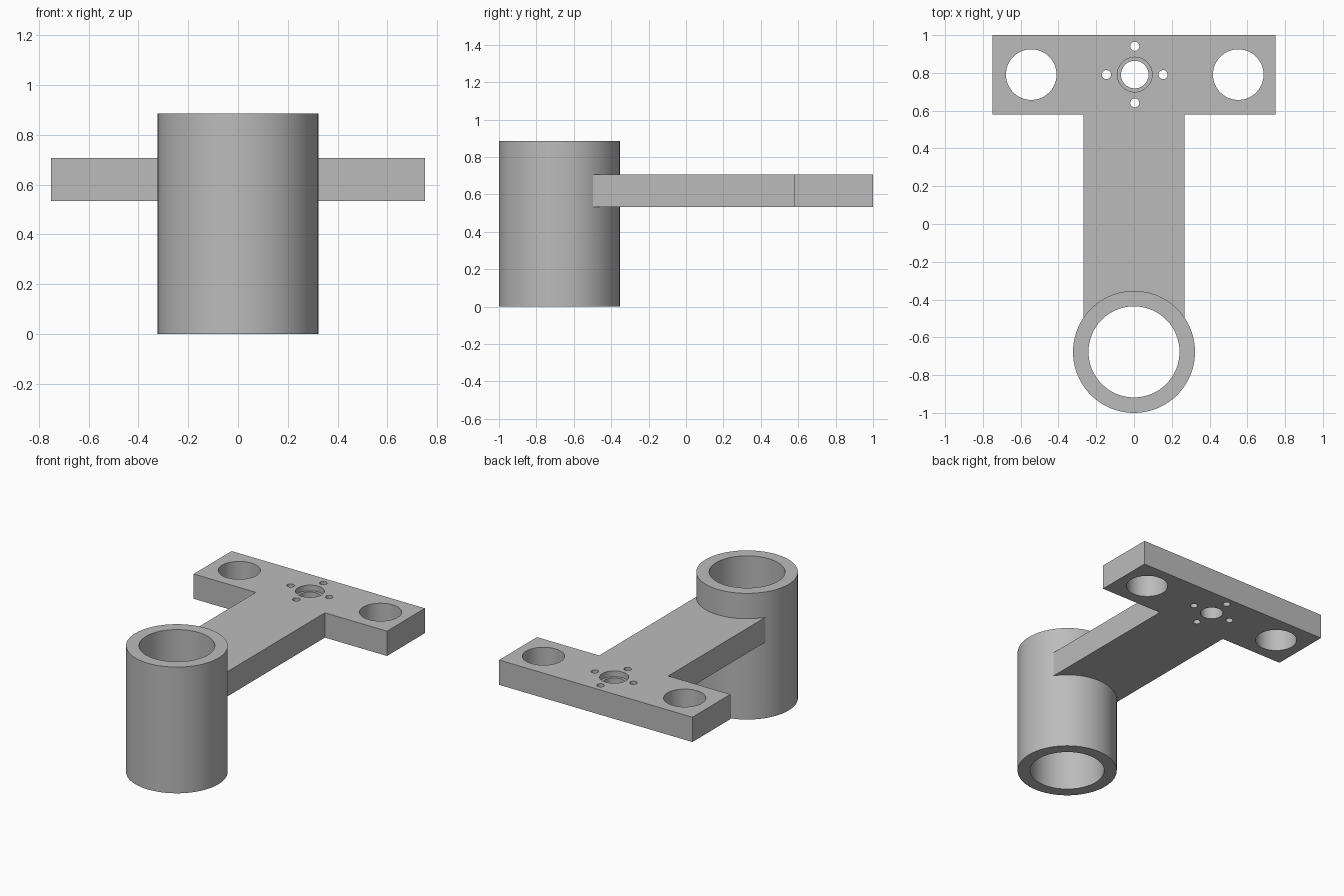
import bpy
import bmesh
import math

cube = bpy.data.objects.get("Cube")
if cube:
    bpy.data.objects.remove(cube, do_unlink=True)

grey = bpy.data.materials.new("plain grey")
grey.use_nodes = True
colour = (0.5, 0.5, 0.5, 1)
grey.diffuse_color = colour
grey.node_tree.nodes["Principled BSDF"].inputs["Base Color"].default_value = colour

TUBE_Y, TUBE_R, BORE_R, TUBE_TOP = -0.677, 0.323, 0.241, 0.885
PLATE_LOW, PLATE_TOP = 0.533, 0.707
HOLE_X, HOLE_Y = 0.004, 0.791


def prism(name, outline, low, top):
    """Extrude a flat outline between two heights."""
    bm = bmesh.new()
    face = bm.faces.new([bm.verts.new((x, y, low)) for x, y in outline])
    up = bmesh.ops.extrude_face_region(bm, geom=[face])
    verts = [v for v in up["geom"] if isinstance(v, bmesh.types.BMVert)]
    bmesh.ops.translate(bm, verts=verts, vec=(0, 0, top - low))
    bmesh.ops.recalc_face_normals(bm, faces=bm.faces)
    mesh = bpy.data.meshes.new(name)
    bm.to_mesh(mesh)
    bm.free()
    mesh.materials.append(grey)
    obj = bpy.data.objects.new(name, mesh)
    bpy.context.collection.objects.link(obj)
    return obj


def cylinder(name, x, y, radius, low, top, sides=64):
    turn = [2 * math.pi * i / sides for i in range(sides)]
    outline = [(x + radius * math.cos(a), y + radius * math.sin(a)) for a in turn]
    return prism(name, outline, low, top)


def combine(target, other, operation):
    """Apply a boolean and remove the helper."""
    mod = target.modifiers.new(operation.title(), "BOOLEAN")
    mod.operation = operation
    mod.solver = "EXACT"
    mod.object = other
    other.hide_render = True
    bpy.ops.object.select_all(action="DESELECT")
    bpy.context.view_layer.objects.active = target
    target.select_set(True)
    bpy.ops.object.modifier_apply(modifier=mod.name)
    bpy.data.objects.remove(other, do_unlink=True)


# T-shaped arm and cross plate, joined to the upright tube
half = [(0.268, TUBE_Y), (0.268, 0.58), (0.75, 0.58), (0.75, 1)]
outline = half + [(-x, y) for x, y in reversed(half)]
bracket = prism("tube_and_t_plate_bracket", outline, PLATE_LOW, PLATE_TOP)
combine(bracket, cylinder("tube", 0, TUBE_Y, TUBE_R, 0, TUBE_TOP, 96), "UNION")

# Tube bore
combine(bracket, cylinder("bore", 0, TUBE_Y, BORE_R, -0.1, 1, 96), "DIFFERENCE")

# Large end holes, centre hole and four small screw holes
holes = [(-0.548, 0, 0.134), (0.548, 0, 0.134), (0, 0, 0.073)]
holes += [(0.15 * dx, 0.15 * dy, 0.024) for dx, dy in ((1, 0), (-1, 0), (0, 1), (0, -1))]
for dx, dy, radius in holes:
    cutter = cylinder("hole", HOLE_X + dx, HOLE_Y + dy, radius, 0.4, 0.8)
    combine(bracket, cutter, "DIFFERENCE")

# Shallow counterbore around the centre hole
recess = cylinder("counterbore", HOLE_X, HOLE_Y, 0.092, PLATE_TOP - 0.04, 0.8)
combine(bracket, recess, "DIFFERENCE")

bpy.ops.object.shade_smooth_by_angle(angle=math.radians(30))
